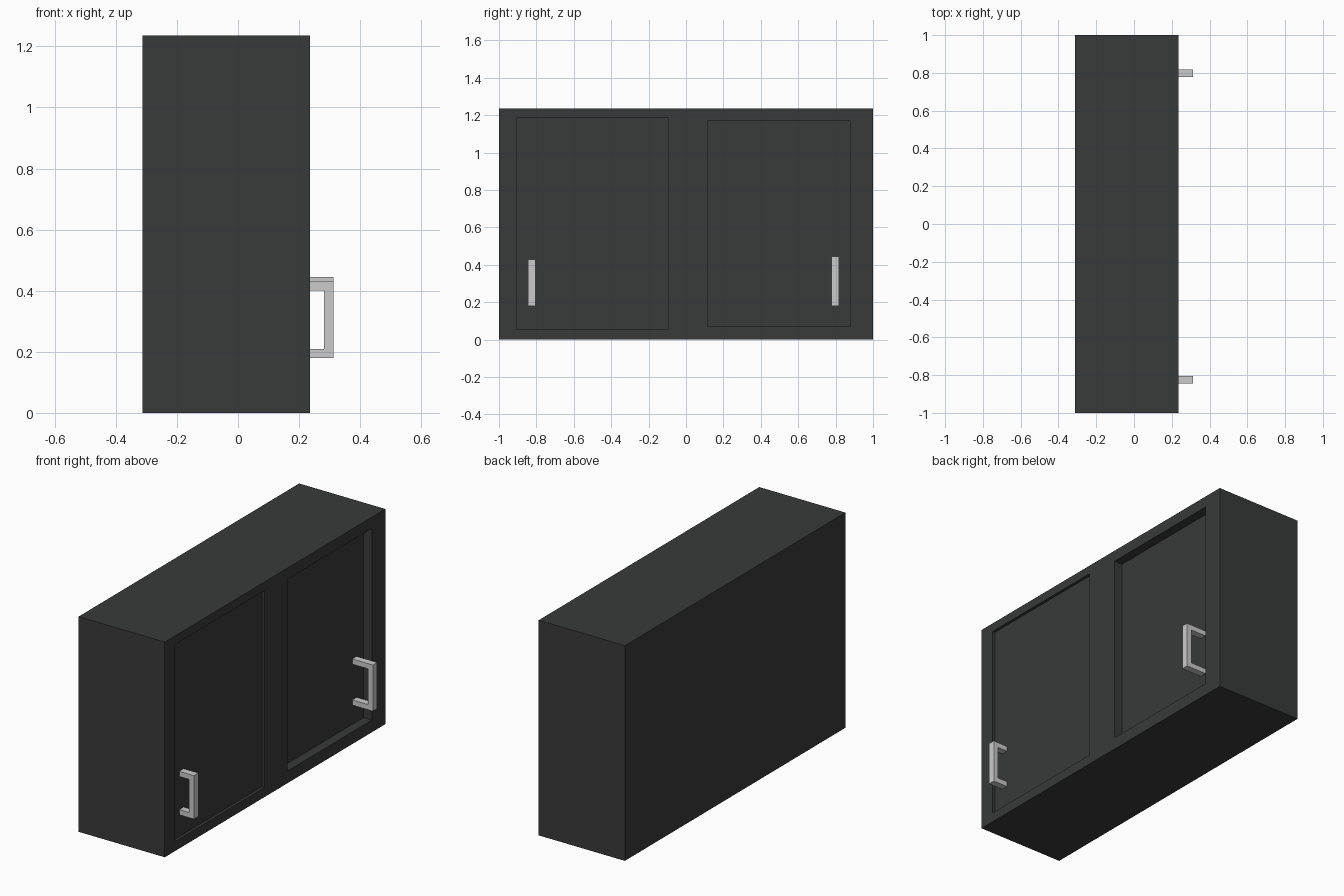
import bpy
import bmesh
from mathutils import Vector

if "Cube" in bpy.data.objects:
    bpy.data.objects.remove(bpy.data.objects["Cube"])

FRONT = 0.235   # x of the cabinet's door side
BACK = -0.312
GRIP = 0.312    # outermost x of the handles
T = 0.03        # handle bar thickness


def box(name, lo, hi):
    lo, hi = Vector(lo), Vector(hi)
    bm = bmesh.new()
    bmesh.ops.create_cube(bm, size=1)
    for v in bm.verts:
        v.co = Vector(((lo[i] + hi[i]) / 2 + v.co[i] * (hi[i] - lo[i]) for i in range(3)))
    me = bpy.data.meshes.new(name)
    bm.to_mesh(me)
    bm.free()
    ob = bpy.data.objects.new(name, me)
    bpy.context.collection.objects.link(ob)
    return ob


def handle(name, y0, y1, z0, z1, root):
    # C-shaped profile in x/z, extruded along y
    profile = [(root, z0), (GRIP, z0), (GRIP, z1), (root, z1), (root, z1 - T),
               (GRIP - T, z1 - T), (GRIP - T, z0 + T), (root, z0 + T)]
    bm = bmesh.new()
    face = bm.faces.new([bm.verts.new((x, y0, z)) for x, z in profile])
    ext = bmesh.ops.extrude_face_region(bm, geom=[face])
    moved = [g for g in ext["geom"] if isinstance(g, bmesh.types.BMVert)]
    bmesh.ops.translate(bm, vec=(0, y1 - y0, 0), verts=moved)
    bmesh.ops.recalc_face_normals(bm, faces=bm.faces)
    me = bpy.data.meshes.new(name)
    bm.to_mesh(me)
    bm.free()
    ob = bpy.data.objects.new(name, me)
    bpy.context.collection.objects.link(ob)
    return ob


# Cabinet body
cabinet = box("cabinet_body", (BACK, -1, 0), (FRONT, 1, 1.235))
dark = bpy.data.materials.new("dark_paint")
dark.diffuse_color = (0.04, 0.043, 0.041, 1)
dark.use_nodes = True
dark.node_tree.nodes["Principled BSDF"].inputs["Base Color"].default_value = dark.diffuse_color
cabinet.data.materials.append(dark)

# Recessed doors: side, y range, z range, recess depth, handle y and z ranges
doors = [
    ("left", (-0.907, -0.095), (0.055, 1.185), 0.016, (-0.845, -0.805), (0.18, 0.43)),
    ("right", (0.115, 0.88), (0.07, 1.17), 0.053, (0.777, 0.817), (0.18, 0.445)),
]
for side, y, z, depth, hy, hz in doors:
    cutter = box(side + "_door_cutter", (FRONT - depth, y[0], z[0]), (FRONT + 0.1, y[1], z[1]))
    cutter.data.materials.append(dark)
    cutter.hide_render = True
    cutter.hide_set(True)
    mod = cabinet.modifiers.new(side + "_door_recess", "BOOLEAN")
    mod.operation = "DIFFERENCE"
    mod.solver = "EXACT"
    mod.object = cutter
    handle(side + "_door_handle", *hy, *hz, FRONT - depth)
